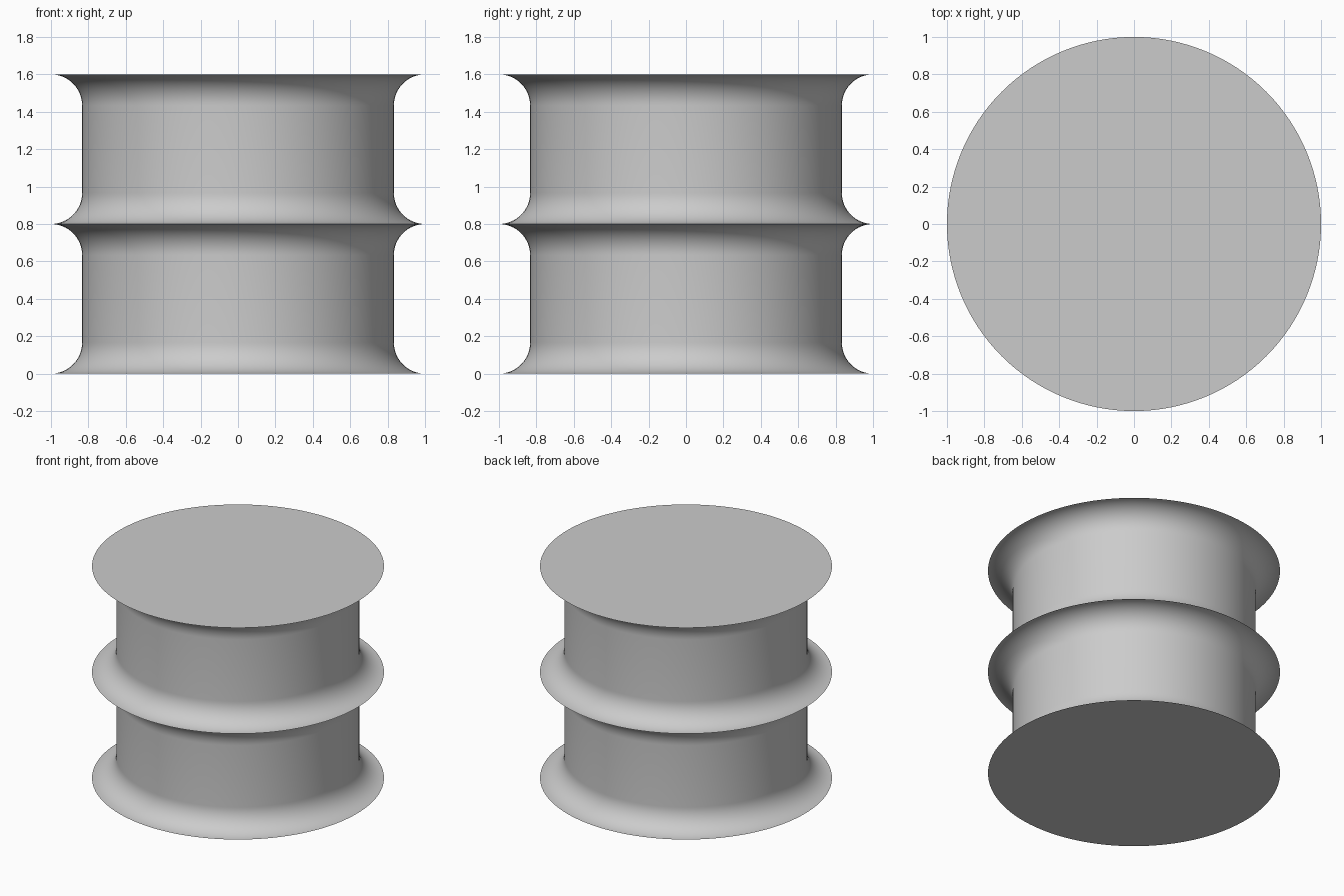
import bpy
import bmesh
from math import sin, cos, pi, radians
from mathutils import Matrix

cube = bpy.data.objects.get("Cube")
if cube:
    bpy.data.objects.remove(cube)

RIM = 1.0          # radius of the flared edges
FILLET = 1 / 6     # radius of the concave flare
TIER = 0.8         # height of one spool section
TIERS = 2
ARC_STEPS = 16
SIDES = 128

# Single grey finish
grey = bpy.data.materials.new("plain_grey")
grey.use_nodes = True
colour = (0.6, 0.6, 0.6, 1)
grey.diffuse_color = colour
grey.node_tree.nodes["Principled BSDF"].inputs["Base Color"].default_value = colour


def flare(base, direction):
    """Quarter arc from the sharp rim into the straight wall."""
    points = []
    for i in range(ARC_STEPS + 1):
        a = pi / 2 * i / ARC_STEPS
        points.append((RIM - FILLET * sin(a), base + direction * FILLET * (1 - cos(a))))
    return points


# Profile: each section flares out at both ends, sharing the middle rim
profile = []
for tier in range(TIERS):
    lower = flare(tier * TIER, 1)
    upper = flare((tier + 1) * TIER, -1)[::-1]
    profile += (lower if tier == 0 else lower[1:]) + upper

# Lathe the profile into rings, then close both ends with flat discs
bm = bmesh.new()
rings = []
for r, z in profile:
    rings.append([bm.verts.new((r * cos(2 * pi * k / SIDES), r * sin(2 * pi * k / SIDES), z))
                  for k in range(SIDES)])
for low, high in zip(rings, rings[1:]):
    for k in range(SIDES):
        n = (k + 1) % SIDES
        bm.faces.new((low[k], low[n], high[n], high[k]))
bm.faces.new(rings[0][::-1])
bm.faces.new(rings[-1])

mesh = bpy.data.meshes.new("flared_double_spool")
bm.to_mesh(mesh)
bm.free()
mesh.materials.append(grey)
spool = bpy.data.objects.new("flared_double_spool", mesh)
bpy.context.collection.objects.link(spool)

# Smooth walls, crisp rims
bpy.ops.object.select_all(action="DESELECT")
spool.select_set(True)
bpy.context.view_layer.objects.active = spool
bpy.ops.object.shade_smooth_by_angle(angle=radians(30))
